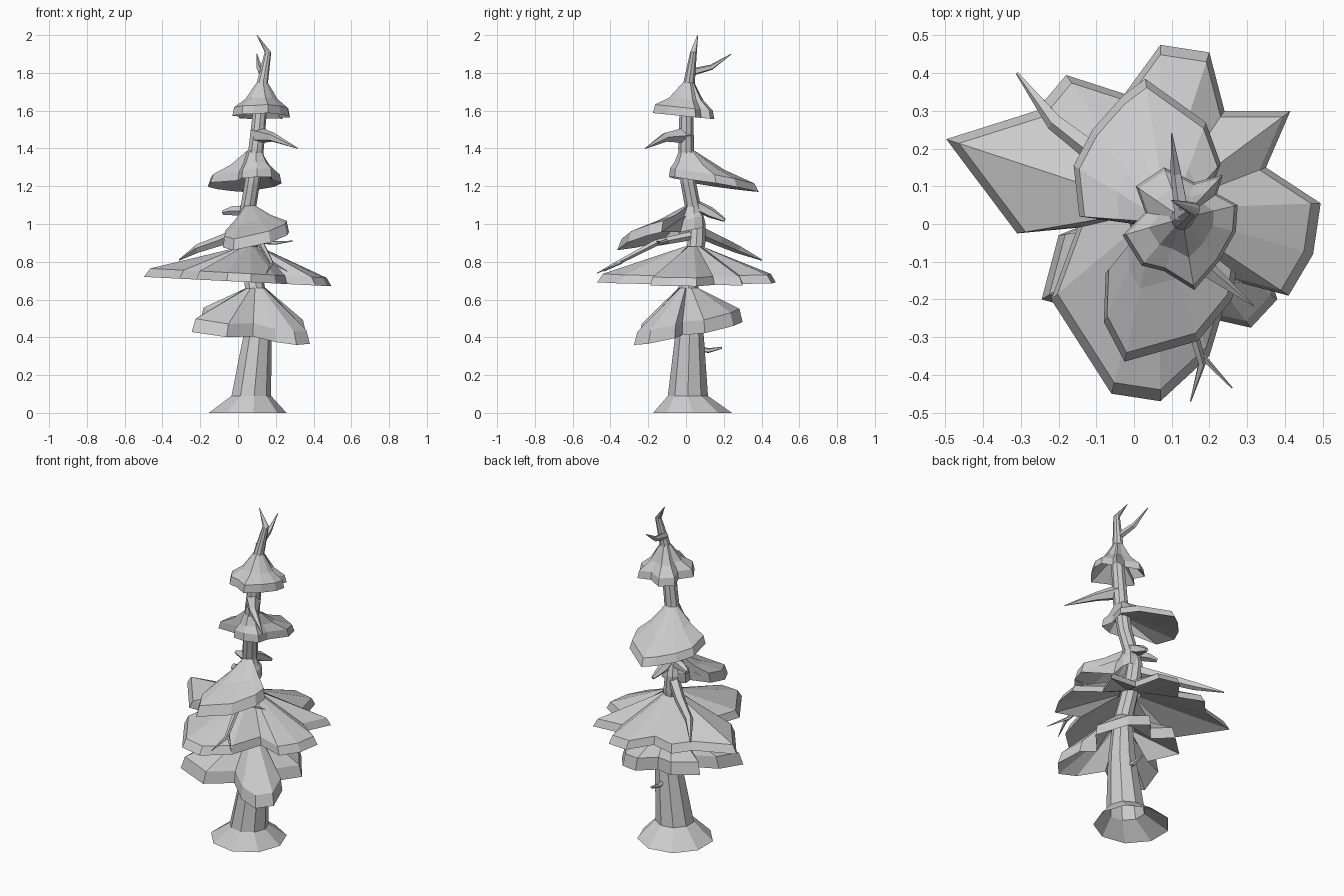
import bpy, math
from mathutils import Vector


def make(name, rings, bottom=True, end=True):
    """Skin a list of equal-length point rings into a flat-shaded mesh."""
    n = len(rings[0])
    verts = [tuple(p) for r in rings for p in r]
    faces = []
    for i in range(len(rings) - 1):
        for j in range(n):
            k = (j + 1) % n
            faces.append((i * n + j, i * n + k, (i + 1) * n + k, (i + 1) * n + j))
    if bottom:
        faces.append(tuple(range(n))[::-1])
    if end:
        faces.append(tuple(range((len(rings) - 1) * n, len(rings) * n)))
    me = bpy.data.meshes.new(name)
    me.from_pydata(verts, [], faces)
    me.update()
    ob = bpy.data.objects.new(name, me)
    bpy.context.collection.objects.link(ob)
    return ob


def tube(name, path, sides, flat=False):
    """Tapered tube along (x, y, z, radius) points; flat keeps rings level and the foot open."""
    pts = [Vector(p[:3]) for p in path]
    rings = []
    for i, p in enumerate(pts):
        t = (pts[min(i + 1, len(pts) - 1)] - pts[max(i - 1, 0)]).normalized()
        if flat:
            u, v = Vector((1, 0, 0)), Vector((0, 1, 0))
        else:
            u = Vector((0, 0, 1)).cross(t).normalized()
            v = t.cross(u)
        a = [2 * math.pi * j / sides for j in range(sides)]
        rings.append([p + (u * math.cos(b) + v * math.sin(b)) * path[i][3] for b in a])
    return make(name, rings, bottom=not flat)


def canopy(name, apex, r, outline, z0, gx, gy, lip=0.045, drop=0.07, sag=0.0):
    """Drooping skirt: collar, bevelled rim on a tilted plane, hollow underside."""
    ax, ay, az = apex
    c = Vector((ax, ay, 0))
    top, mid, edge, rim, under = [], [], [], [], []
    for x, y in outline:
        d = Vector((x - ax, y - ay, 0))
        u = d.normalized()
        z = z0 + gx * x + gy * y
        t = c + u * r + Vector((0, 0, az))
        e = c + d * 0.94 + Vector((0, 0, z + lip))
        top.append(t)
        edge.append(e)
        mid.append(t.lerp(e, 0.5) - Vector((0, 0, sag)))
        rim.append(c + d + Vector((0, 0, z)))
        under.append(c + u * r * 1.2 + Vector((0, 0, az - drop)))
    rings = [under, rim, edge, mid, top, under] if sag else [under, rim, edge, top, under]
    return make(name, rings, bottom=False, end=False)


# Leaning trunk with hollow flared root collar and pointed top
tube("trunk", [(0.045, 0.035, 0, 0.212), (0.067, 0.01, 0.09, 0.108),
               (0.1, 0.018, 0.4, 0.078), (0.09, 0.01, 0.65, 0.055),
               (0.055, 0.055, 0.9, 0.048), (0.045, 0.06, 1.0, 0.045),
               (0.055, 0.035, 1.1, 0.043), (0.075, 0.012, 1.22, 0.042),
               (0.095, 0.0, 1.4, 0.042)] +
     [(0.115, 0.003, 1.6, 0.038), (0.13, 0.018, 1.76, 0.03),
      (0.158, 0.04, 1.91, 0.018), (0.1, 0.062, 2.0, 0.002)], 9, flat=True)

# Foliage skirts, bottom to top
canopy("skirt_1", (0.095, 0.012, 0.66), 0.055,
       [(0.38, -0.2), (0.34, -0.06), (0.25, -0.02), (0.36, 0.1), (0.25, 0.25),
        (0.13, 0.3), (0.05, 0.2), (-0.08, 0.26), (-0.2, 0.15), (-0.08, 0.02),
        (-0.2, -0.03), (-0.245, -0.2), (-0.06, -0.25), (0.08, -0.15),
        (0.2, -0.25), (0.31, -0.275)], 0.44, -0.1, 0.18, lip=0.07)
canopy("skirt_2", (0.065, 0.04, 0.88), 0.05,
       [(0.495, 0.055), (0.35, 0.15), (0.415, 0.3), (0.24, 0.3), (0.2, 0.455),
        (0.07, 0.475), (-0.025, 0.345), (-0.18, 0.395), (-0.26, 0.3),
        (-0.498, 0.225), (-0.31, -0.025), (-0.15, -0.01), (-0.22, -0.2),
        (-0.06, -0.45), (0.07, -0.47), (0.2, -0.35), (0.26, -0.15),
        (0.41, -0.19), (0.475, -0.08)], 0.695, -0.05, 0.0)
canopy("skirt_3", (0.06, 0.035, 1.1), 0.035,
       [(0.12, 0.045), (0.1, 0.09), (0.05, 0.1), (0.0, 0.075), (-0.02, 0.03),
        (0.0, -0.04), (-0.075, -0.13), (-0.08, -0.26), (-0.025, -0.365),
        (0.17, -0.31), (0.26, -0.2), (0.27, -0.13), (0.12, -0.03)],
       0.945, 0.15, 0.22, lip=0.06, drop=0.05, sag=0.01)
canopy("skirt_4", (0.09, 0.003, 1.39), 0.04,
       [(0.18, 0.03), (0.23, 0.16), (0.19, 0.27), (0.03, 0.385), (-0.03, 0.34),
        (-0.11, 0.25), (-0.16, 0.155), (-0.145, 0.02), (0.0, 0.0),
        (0.02, -0.07), (0.1, -0.09), (0.18, -0.06)], 1.23, 0.05, -0.16,
       drop=0.09, sag=0.015)
canopy("skirt_5", (0.128, 0.015, 1.75), 0.03,
       [(0.275, 0.05), (0.22, 0.08), (0.235, 0.13), (0.16, 0.11), (0.08, 0.15),
        (0.005, 0.1), (0.03, 0.03), (-0.03, -0.03), (0.02, -0.11), (0.08, -0.125),
        (0.16, -0.175), (0.225, -0.1), (0.27, -0.02)], 1.57, 0.0, -0.1, sag=0.022)

# Bare branches, twigs and two small leaf sprays
branches = {
    "top_fork": [(0.13, 0.015, 1.8, 0.022), (0.112, 0.135, 1.83, 0.015), (0.1, 0.24, 1.9, 0.002)],
    "upper_branch": [(0.1, 0.0, 1.47, 0.045), (0.18, -0.11, 1.46, 0.026), (0.317, -0.217, 1.4, 0.002)],
    "back_branch": [(0.05, 0.05, 0.97, 0.035), (-0.08, 0.17, 0.915, 0.03),
                    (-0.21, 0.27, 0.87, 0.024), (-0.31, 0.4, 0.81, 0.004)],
    "front_branch": [(0.06, 0.04, 0.94, 0.025), (0.12, -0.16, 0.9, 0.018),
                     (0.18, -0.37, 0.79, 0.011), (0.15, -0.47, 0.74, 0.002)],
    "front_twig": [(0.17, -0.34, 0.8, 0.01), (0.26, -0.435, 0.75, 0.002)],
    "side_twig": [(0.1, -0.1, 0.91, 0.015), (0.2, -0.14, 0.9, 0.01), (0.29, -0.155, 0.91, 0.002)],
    "low_stub": [(0.1, 0.06, 0.34, 0.018), (0.1, 0.12, 0.33, 0.013), (0.1, 0.19, 0.345, 0.006)],
    "back_spray": [(0.06, 0.05, 1.1, 0.03), (0.06, 0.13, 1.06, 0.03), (0.08, 0.205, 1.02, 0.01)],
    "left_spray": [(0.04, 0.05, 1.07, 0.03), (-0.03, 0.08, 1.07, 0.025), (-0.08, 0.1, 1.06, 0.012)],
}
for name, path in branches.items():
    tube(name, path, 5)
